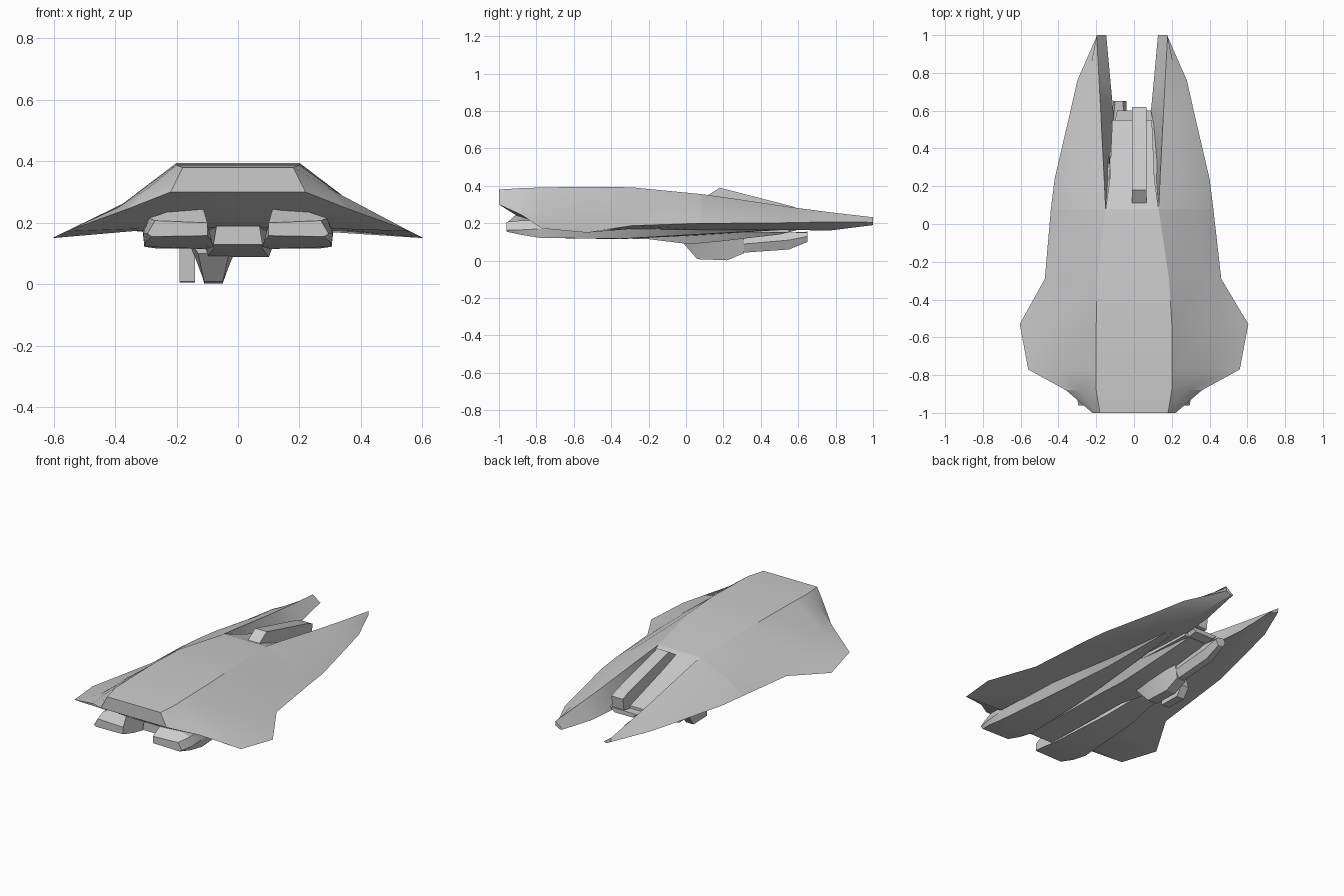
import bpy, bmesh, math


def finish(name, bm):
    bmesh.ops.remove_doubles(bm, verts=bm.verts, dist=0.0005)
    bmesh.ops.recalc_face_normals(bm, faces=bm.faces)
    me = bpy.data.meshes.new(name)
    bm.to_mesh(me)
    bm.free()
    ob = bpy.data.objects.new(name, me)
    bpy.context.collection.objects.link(ob)
    bpy.ops.object.select_all(action='DESELECT')
    ob.select_set(True)
    bpy.context.view_layer.objects.active = ob
    bpy.ops.object.shade_smooth_by_angle(angle=math.radians(25))
    return ob


def loft(name, stations):
    """stations: list of (y, [(x, z), ...]) rings with equal point counts"""
    bm = bmesh.new()
    rings = [[bm.verts.new((x, y, z)) for x, z in pts] for y, pts in stations]
    n = len(rings[0])
    for a, b in zip(rings, rings[1:]):
        for i in range(n):
            j = (i + 1) % n
            bm.faces.new((a[i], a[j], b[j], b[i]))
    bm.faces.new(rings[0])
    bm.faces.new(rings[-1])
    return finish(name, bm)


def mirror_ring(half, shift=0.0):
    return ([(x - shift, z) for x, z in half] +
            [(-x - shift, z) for x, z in reversed(half)])


SHIFT = 0.01   # the rear half sits slightly off centre

# Main hull: ridge, shoulder, wing edge, belly
hull = [
    (-1.00, [(.18, .38), (.20, .34), (.22, .30), (.12, .30)], 0),
    (-0.88, [(.20, .388), (.29, .315), (.36, .245), (.12, .225)], 0),
    (-0.77, [(.20, .391), (.39, .25), (.56, .172), (.20, .185)], 0),
    (-0.53, [(.20, .395), (.42, .228), (.605, .15), (.35, .176)], 0),
    (-0.29, [(.19, .392), (.37, .262), (.467, .187), (.30, .17)], .005),
    (0.08, [(.14, .356), (.32, .278), (.43, .20), (.25, .165)], SHIFT),
]
loft("hull", [(y, mirror_ring(h, s)) for y, h, s in hull])

# Twin prongs: ridge, shoulder, edge, belly, inner foot
prong = [
    (0.08, [(.14, .356), (.32, .278), (.43, .20), (.25, .165), (.138, .165)]),
    (0.24, [(.148, .334), (.31, .268), (.41, .20), (.24, .165), (.125, .165)]),
    (0.57, [(.165, .285), (.26, .245), (.333, .203), (.20, .165), (.097, .165)]),
    (0.76, [(.175, .26), (.235, .233), (.29, .208), (.18, .16), (.115, .165)]),
    (1.00, [(.188, .232), (.187, .222), (.185, .205), (.155, .19), (.137, .195)]),
]
for side, tag in ((1, "right"), (-1, "left")):
    loft("prong_" + tag,
         [(y, [(side * x - SHIFT, z) for x, z in p]) for y, p in prong])

# Sunken deck between the prongs
deck = [(0.08, .14, .356, .165), (0.24, .118, .30, .15), (0.55, .105, .205, .15)]
loft("rear_deck", [(y, mirror_ring([(w, t), (w, b)], SHIFT)) for y, w, t, b in deck])

# Belly keel: half width at the top, at the bottom, bottom height
keel = [(-.80, .07, .08, .13), (-.20, .12, .08, .115), (.02, .14, .10, .088),
        (.20, .13, .09, .105), (.50, .11, .07, .14), (.60, .09, .06, .165)]
loft("belly_keel", [(y, mirror_ring([(t, .19), (b, z)])) for y, t, b, z in keel])

# Engine pods: sloping nose, tapering towards the rear
pod = [
    (-.96, [(.10, .20), (.27, .207), (.295, .165), (.28, .155), (.10, .158)]),
    (-.88, [(.12, .272), (.29, .215), (.308, .165), (.30, .138), (.085, .14)]),
    (-.78, [(.12, .25), (.29, .215), (.31, .17), (.305, .122), (.08, .122)]),
    (-.35, [(.11, .20), (.29, .20), (.295, .17), (.27, .117), (.10, .115)]),
    (.05, [(.12, .19), (.24, .19), (.24, .17), (.21, .14), (.12, .135)]),
    (.50, [(.14, .18), (.19, .18), (.19, .175), (.18, .165), (.14, .163)]),
]
for side, tag in ((1, "right"), (-1, "left")):
    loft("engine_pod_" + tag, [(y, [(side * x, z) for x, z in p]) for y, p in pod])


def extrude_profile(name, pts, x0, x1):
    """side profile of (y, z) points extruded across x"""
    bm = bmesh.new()
    f = bm.faces.new([bm.verts.new((x0, y, z)) for y, z in pts])
    res = bmesh.ops.extrude_face_region(bm, geom=[f])
    for v in res["geom"]:
        if isinstance(v, bmesh.types.BMVert):
            v.co.x = x1
    return finish(name, bm)


# Top housing on the deck
extrude_profile("deck_housing", [(.11, .345), (.18, .39), (.57, .29), (.62, .27),
                                 (.61, .20), (.50, .18), (.11, .26)], -.01, .067)

# Under-slung turret: wedge, side plate and barrel
loft("turret_wedge", [
    (-.02, [(-.15, .13), (0, .13), (-.03, .10), (-.13, .10)]),
    (.06, [(-.16, .14), (0, .14), (-.05, .008), (-.11, .008)]),
    (.22, [(-.15, .15), (-.01, .15), (-.05, .002), (-.11, .002)]),
    (.31, [(-.12, .15), (-.03, .15), (-.05, .04), (-.11, .04)])])
extrude_profile("turret_side_plate", [(.06, .12), (.07, .008), (.20, .005),
                                      (.24, .06), (.22, .13)], -.19, -.14)
loft("turret_barrel", [
    (.20, [(-.11, .12), (-.05, .12), (-.04, .08), (-.06, .035), (-.10, .035), (-.12, .08)]),
    (.55, [(-.11, .15), (-.05, .15), (-.04, .11), (-.06, .06), (-.10, .06), (-.12, .11)]),
    (.65, [(-.10, .155), (-.06, .15), (-.04, .13), (-.06, .10), (-.09, .10), (-.11, .13)])])
